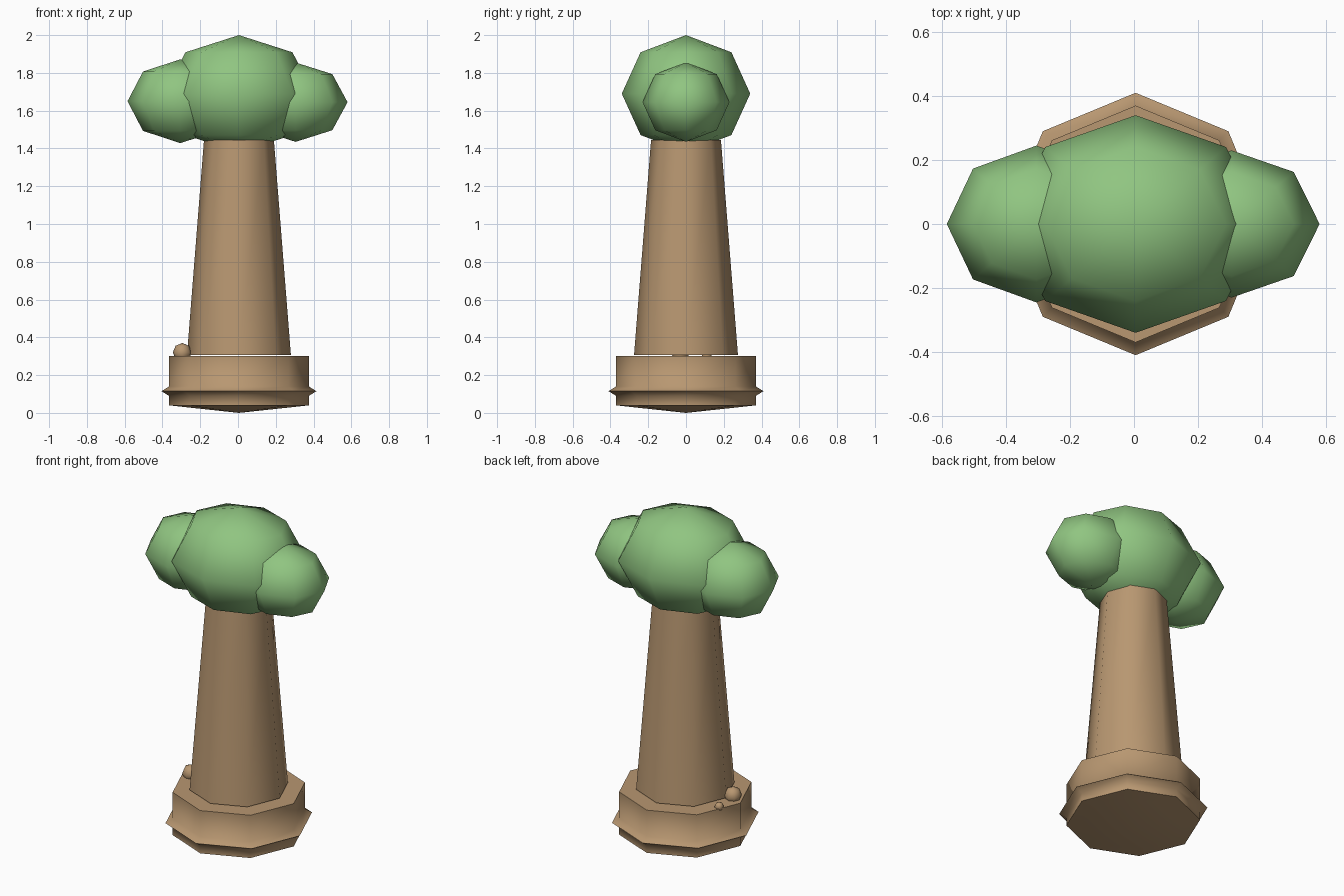
import bpy, bmesh, math
from mathutils import Matrix, Vector

old = bpy.data.objects.get("Cube")
if old:
    bpy.data.objects.remove(old, do_unlink=True)


def make_material(name, rgb):
    mat = bpy.data.materials.new(name)
    mat.use_nodes = True
    mat.diffuse_color = (*rgb, 1)
    mat.node_tree.nodes["Principled BSDF"].inputs["Base Color"].default_value = (*rgb, 1)
    return mat


brown = make_material("warm_brown", (0.48, 0.31, 0.165))
green = make_material("leaf_green", (0.28, 0.56, 0.22))
CENTRE_X = 0.005


def finish(name, bm, mat, angle):
    bmesh.ops.recalc_face_normals(bm, faces=bm.faces)
    mesh = bpy.data.meshes.new(name)
    bm.to_mesh(mesh)
    bm.free()
    mesh.materials.append(mat)
    obj = bpy.data.objects.new(name, mesh)
    bpy.context.collection.objects.link(obj)
    bpy.ops.object.select_all(action="DESELECT")
    obj.select_set(True)
    bpy.context.view_layer.objects.active = obj
    bpy.ops.object.shade_smooth_by_angle(angle=math.radians(angle))
    return obj


def lathe(name, profile, mat, sides=8, angle=60):
    """Turn a radius/height profile; a zero radius closes to a point."""
    bm = bmesh.new()
    verts = [bm.verts.new((r, 0, z)) for r, z in profile]
    edges = [bm.edges.new(pair) for pair in zip(verts, verts[1:])]
    bmesh.ops.spin(bm, geom=verts + edges, cent=(0, 0, 0), axis=(0, 0, 1),
                   angle=math.tau, steps=sides)
    bmesh.ops.remove_doubles(bm, verts=bm.verts, dist=0.0005)
    bmesh.ops.translate(bm, verts=bm.verts, vec=(CENTRE_X, 0, 0))
    return finish(name, bm, mat, angle)


def ball(name, centre, radii, mat, rings=4):
    bm = bmesh.new()
    matrix = Matrix.Translation(Vector(centre)) @ Matrix.Diagonal((*radii, 1))
    bmesh.ops.create_uvsphere(bm, u_segments=8, v_segments=rings, radius=1, matrix=matrix)
    return finish(name, bm, mat, 180)


# Eight-sided base with a pointed rim and a shallow conical underside
lathe("base", [(0, 0), (0.28, 0.03), (0.37, 0.04), (0.37, 0.09), (0.41, 0.115),
               (0.37, 0.14), (0.37, 0.30), (0, 0.30)], brown)

# Tapered trunk
lathe("trunk", [(0, 0.307), (0.275, 0.307), (0.185, 1.445), (0, 1.445)], brown)

# Foliage clumps
ball("middle_foliage", (CENTRE_X, 0, 1.69), (0.40, 0.34, 0.31), green)
ball("right_foliage", (-0.305, 0, 1.65), (0.28, 0.245, 0.222), green)
ball("left_foliage", (0.305, 0, 1.645), (0.275, 0.23, 0.21), green)

# Pebbles lying on the base
ball("large_pebble", (-0.295, -0.03, 0.32), (0.05, 0.05, 0.05), brown)
ball("small_pebble", (-0.30, 0.11, 0.305), (0.026, 0.026, 0.026), brown)
